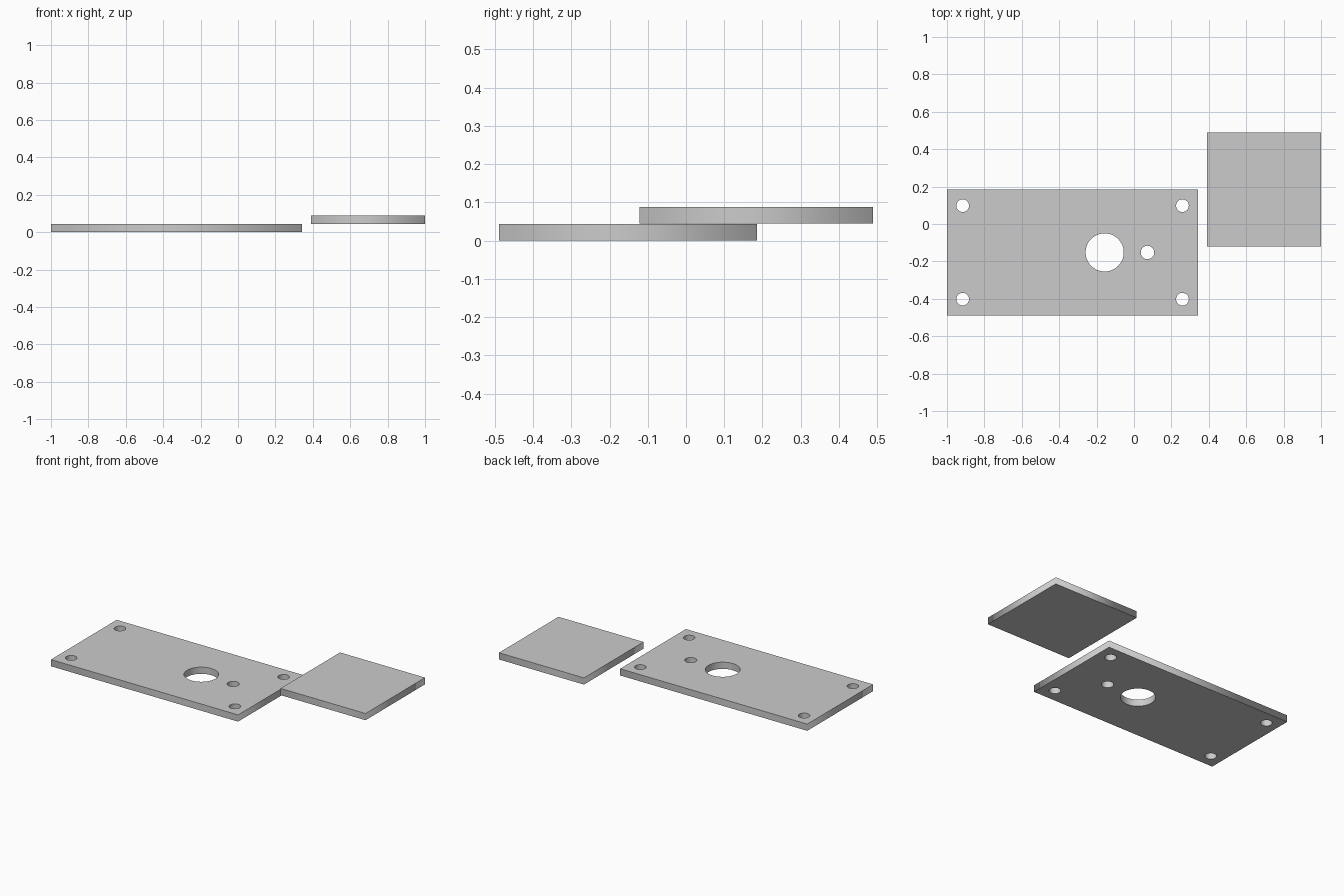
import bpy
from math import cos, sin, tau

cube = bpy.data.objects.get("Cube")
if cube:
    bpy.data.objects.remove(cube, do_unlink=True)

THICKNESS = 0.0437

grey = bpy.data.materials.new("plain_grey")
grey.use_nodes = True
colour = (0.6, 0.6, 0.6, 1)
grey.diffuse_color = colour
grey.node_tree.nodes["Principled BSDF"].inputs["Base Color"].default_value = colour


def rectangle(x0, x1, y0, y1):
    return [(x0, y0), (x1, y0), (x1, y1), (x0, y1)]


def circle(x, y, radius, sides=32):
    return [(x + radius * cos(tau * i / sides), y + radius * sin(tau * i / sides))
            for i in range(sides)]


def plate(name, bottom, outline, holes=()):
    """Extrude a flat outline, leaving the inner loops open as holes."""
    curve = bpy.data.curves.new(name, "CURVE")
    curve.dimensions = "2D"
    curve.fill_mode = "BOTH"
    curve.extrude = THICKNESS / 2
    for loop in [outline, *holes]:
        spline = curve.splines.new("POLY")
        spline.points.add(len(loop) - 1)
        for point, (x, y) in zip(spline.points, loop):
            point.co = (x, y, 0, 1)
        spline.use_cyclic_u = True
    curve.materials.append(grey)
    obj = bpy.data.objects.new(name, curve)
    obj.location.z = bottom + THICKNESS / 2
    bpy.context.collection.objects.link(obj)
    # Turn the filled profile into a flat-shaded mesh
    bpy.ops.object.select_all(action="DESELECT")
    obj.select_set(True)
    bpy.context.view_layer.objects.active = obj
    bpy.ops.object.convert(target="MESH")
    obj = bpy.context.object
    obj.data.shade_flat()
    return obj


# Mounting plate: four corner screw holes, a large bore and a small pilot hole
MID_Y = -0.152
holes = [circle(x, MID_Y + side * 0.25, 0.034)
         for x in (-0.916, 0.259) for side in (-1, 1)]
holes.append(circle(-0.157, MID_Y, 0.102, 48))
holes.append(circle(0.072, MID_Y, 0.036))
plate("mounting_plate", 0, rectangle(-1, 0.343, -0.489, 0.185), holes)

# Plain square plate, set one thickness higher beside it
plate("square_plate", THICKNESS + 0.0005, rectangle(0.39, 1, -0.121, 0.489))
